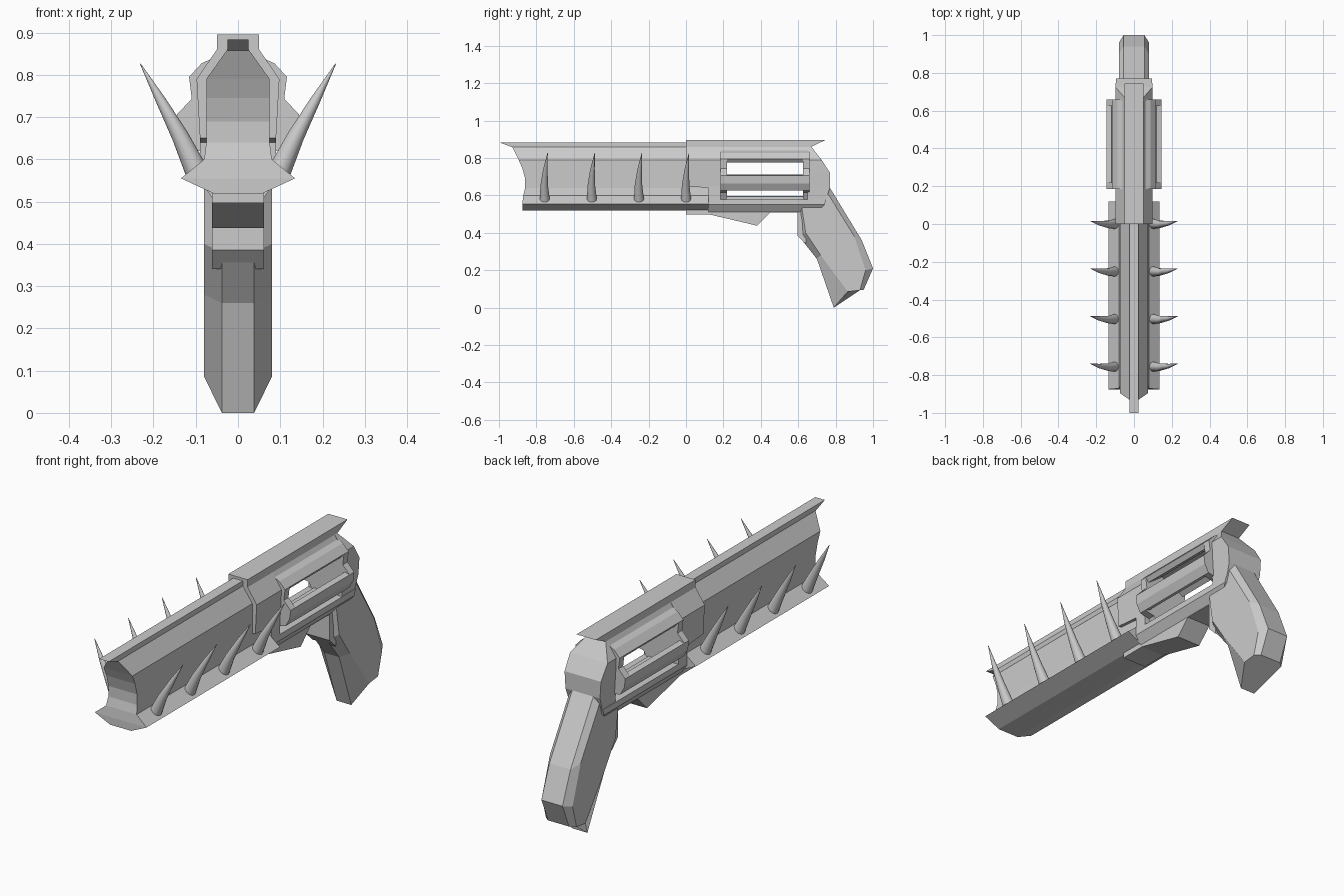
import bpy, bmesh, math
from mathutils import Vector

if "Cube" in bpy.data.objects:
    bpy.data.objects.remove(bpy.data.objects["Cube"])


def loft(name, rings):
    """Skin equal-sized rings of points and cap both ends."""
    bm = bmesh.new()
    vs = [[bm.verts.new(p) for p in r] for r in rings]
    n = len(rings[0])
    for a, b in zip(vs, vs[1:]):
        for i in range(n):
            j = (i + 1) % n
            bm.faces.new((a[i], a[j], b[j], b[i]))
    bm.faces.new(vs[0][::-1])
    bm.faces.new(vs[-1])
    bmesh.ops.recalc_face_normals(bm, faces=bm.faces)
    me = bpy.data.meshes.new(name)
    bm.to_mesh(me)
    bm.free()
    ob = bpy.data.objects.new(name, me)
    bpy.context.collection.objects.link(ob)
    return ob


def levels(name, rows):
    """Stack of rectangles: (z, half width, front y, back y)."""
    return loft(name, [[(-w, a, z), (w, a, z), (w, b, z), (-w, b, z)] for z, w, a, b in rows])


def side_profile(name, pts, w):
    """Outline in the y-z plane extruded to half width w."""
    return loft(name, [[(x, y, z) for y, z in pts] for x in (-w, w)])


# Barrel with scooped muzzle and flared lower flange
levels("barrel", [(0.518, 0.055, -0.875, 0.12), (0.555, 0.135, -0.875, 0.12),
                  (0.60, 0.08, -0.87, 0.12), (0.64, 0.075, -0.86, 0.12),
                  (0.69, 0.075, -0.86, 0.12), (0.745, 0.075, -0.875, 0.12),
                  (0.79, 0.075, -0.895, 0.12), (0.86, 0.025, -0.93, 0.12)])
side_profile("barrel_rib", [(-1, 0.884), (-0.93, 0.858), (0.02, 0.858), (0.02, 0.884)], 0.025)

# Frame: top rail, front block, rear block, lower body
side_profile("top_rail", [(0, 0.896), (0, 0.855), (0.66, 0.855), (0.745, 0.896)], 0.05)
levels("frame_front", [(0.55, 0.09, 0.12, 0.185), (0.64, 0.09, 0.12, 0.185),
                       (0.65, 0.09, 0.0, 0.185), (0.79, 0.098, 0.0, 0.185),
                       (0.86, 0.05, 0.0, 0.185)])
levels("top_strap", [(0.84, 0.062, 0.18, 0.66), (0.86, 0.05, 0.18, 0.66)])
levels("frame_rear", [(0.55, 0.085, 0.65, 0.74), (0.64, 0.09, 0.65, 0.77),
                      (0.72, 0.095, 0.65, 0.77), (0.79, 0.098, 0.65, 0.725),
                      (0.86, 0.05, 0.65, 0.67)])
levels("frame_floor", [(0.51, 0.062, 0.12, 0.70), (0.55, 0.09, 0.12, 0.74),
                       (0.578, 0.09, 0.12, 0.75)])
side_profile("underbody", [(0, 0.54), (0, 0.497), (0.13, 0.497), (0.38, 0.438),
                           (0.45, 0.508), (0.6, 0.508), (0.6, 0.54)], 0.062)
side_profile("grip_tab", [(0.595, 0.53), (0.595, 0.385), (0.64, 0.34), (0.66, 0.53)], 0.062)

# Chamfered grip: front, mid-front, mid-rear, back points per section
sections = [((0.60, 0.51), (0.62, 0.53), (0.74, 0.64), (0.77, 0.64)),
            ((0.605, 0.38), (0.64, 0.40), (0.90, 0.38), (0.94, 0.36)),
            ((0.70, 0.26), (0.72, 0.28), (0.96, 0.20), (1.0, 0.21)),
            ((0.79, 0.0), (0.865, 0.085), (0.93, 0.093), (0.95, 0.095))]
widths = (0.038, 0.08, 0.08, 0.055)
loft("grip", [[(w, y, z) for w, (y, z) in zip(widths, s)] +
              [(-w, y, z) for w, (y, z) in reversed(list(zip(widths, s)))] for s in sections])

# Open cylinder: two lobed discs joined by five curved bars
CZ = 0.708


def polar(r, deg, y):
    a = math.radians(deg)
    return (r * math.cos(a), y, CZ + r * math.sin(a))


bars = [-18 + 72 * i for i in range(5)]
for tag, y0, y1 in (("front", 0.185, 0.22), ("rear", 0.625, 0.66)):
    loft("cylinder_disc_" + tag,
         [[polar(r, b + d, y) for b in bars
           for r, d in ((0.145, -17), (0.147, 0), (0.145, 17), (0.115, 36))] for y in (y0, y1)])
for i, b in enumerate(bars):
    loft(f"cylinder_bar_{i}",
         [[polar(0.145, b - 17, y), polar(0.147, b, y), polar(0.145, b + 17, y),
           polar(0.12, b + 20, y), polar(0.112, b, y), polar(0.12, b - 20, y)]
          for y in (0.2, 0.645)])

# Four pairs of slightly curved spikes
path = [(0.095, 0.0, 0.565, 0.028), (0.137, -0.003, 0.655, 0.020),
        (0.183, 0.003, 0.74, 0.012), (0.231, 0.015, 0.826, 0.001)]
axis = Vector((0.46, 0, 0.89)).normalized()
u, v = Vector((0, 1, 0)), axis.cross(Vector((0, 1, 0)))
for i in range(4):
    rings = []
    for x, y, z, r in path:
        c = Vector((x, y - 0.755 + 0.252 * i, z))
        rings.append([c + r * (math.cos(t) * u + math.sin(t) * v)
                      for t in (math.tau * k / 12 for k in range(12))])
    for side in (1, -1):
        ob = loft(f"spike_{i}_{'right' if side > 0 else 'left'}",
                  [[(side * p.x, p.y, p.z) for p in r] for r in rings])
        bpy.context.view_layer.objects.active = ob
        bpy.ops.object.select_all(action='DESELECT')
        ob.select_set(True)
        bpy.ops.object.shade_smooth_by_angle(angle=math.radians(35))
